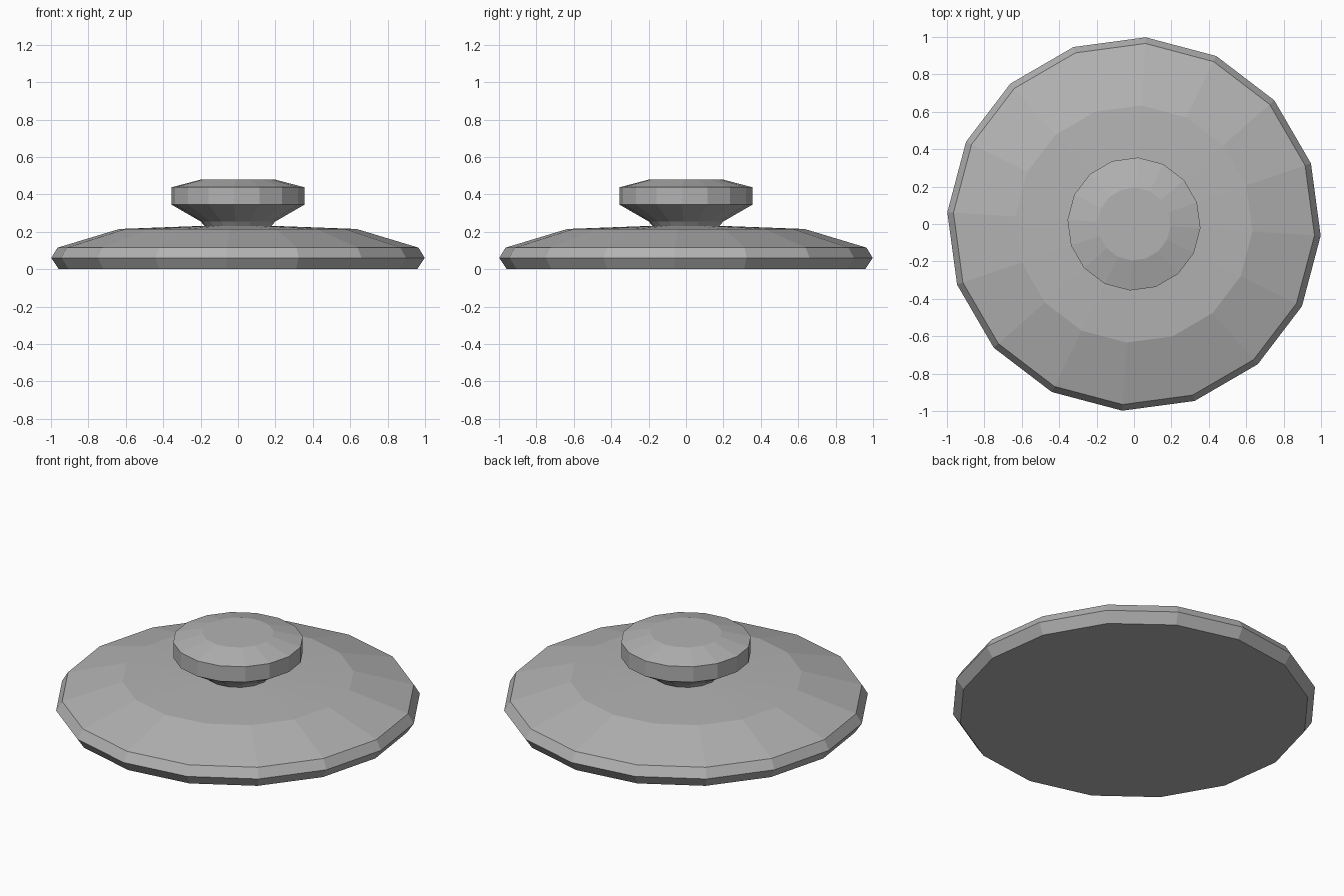
import bpy
import bmesh
from math import cos, sin, tau, radians

SIDES = 16
TURN = radians(-3.6)

cube = bpy.data.objects.get("Cube")
if cube:
    bpy.data.objects.remove(cube, do_unlink=True)

# Single grey material
grey = bpy.data.materials.new("plain_grey")
grey.use_nodes = True
colour = (0.45, 0.45, 0.45, 1)
grey.diffuse_color = colour
grey.node_tree.nodes["Principled BSDF"].inputs["Base Color"].default_value = colour


def lathe(name, profile, cap_bottom=False, cap_top=False):
    """Turn a (radius, height) profile, listed upwards, into a faceted solid."""
    bm = bmesh.new()
    rings = []
    for r, z in profile:
        angles = [TURN + tau * i / SIDES for i in range(SIDES)]
        rings.append([bm.verts.new((r * cos(a), r * sin(a), z)) for a in angles])
    for low, high in zip(rings, rings[1:]):
        for i in range(SIDES):
            j = (i + 1) % SIDES
            bm.faces.new((low[i], low[j], high[j], high[i]))
    if cap_bottom:
        bm.faces.new(rings[0][::-1])
    if cap_top:
        bm.faces.new(rings[-1])
    mesh = bpy.data.meshes.new(name)
    bm.to_mesh(mesh)
    bm.free()
    mesh.materials.append(grey)
    obj = bpy.data.objects.new(name, mesh)
    bpy.context.collection.objects.link(obj)
    return obj


# Wide shallow lid with a bevelled rim, open only under the knob
lathe("lid", [(0.96, 0), (1.0, 0.06), (0.967, 0.115), (0.635, 0.215), (0.18, 0.232)],
      cap_bottom=True)

# Flared knob rising from the lid opening
lathe("knob", [(0.18, 0.232), (0.2, 0.255), (0.356, 0.345), (0.356, 0.438), (0.195, 0.48)],
      cap_top=True)
